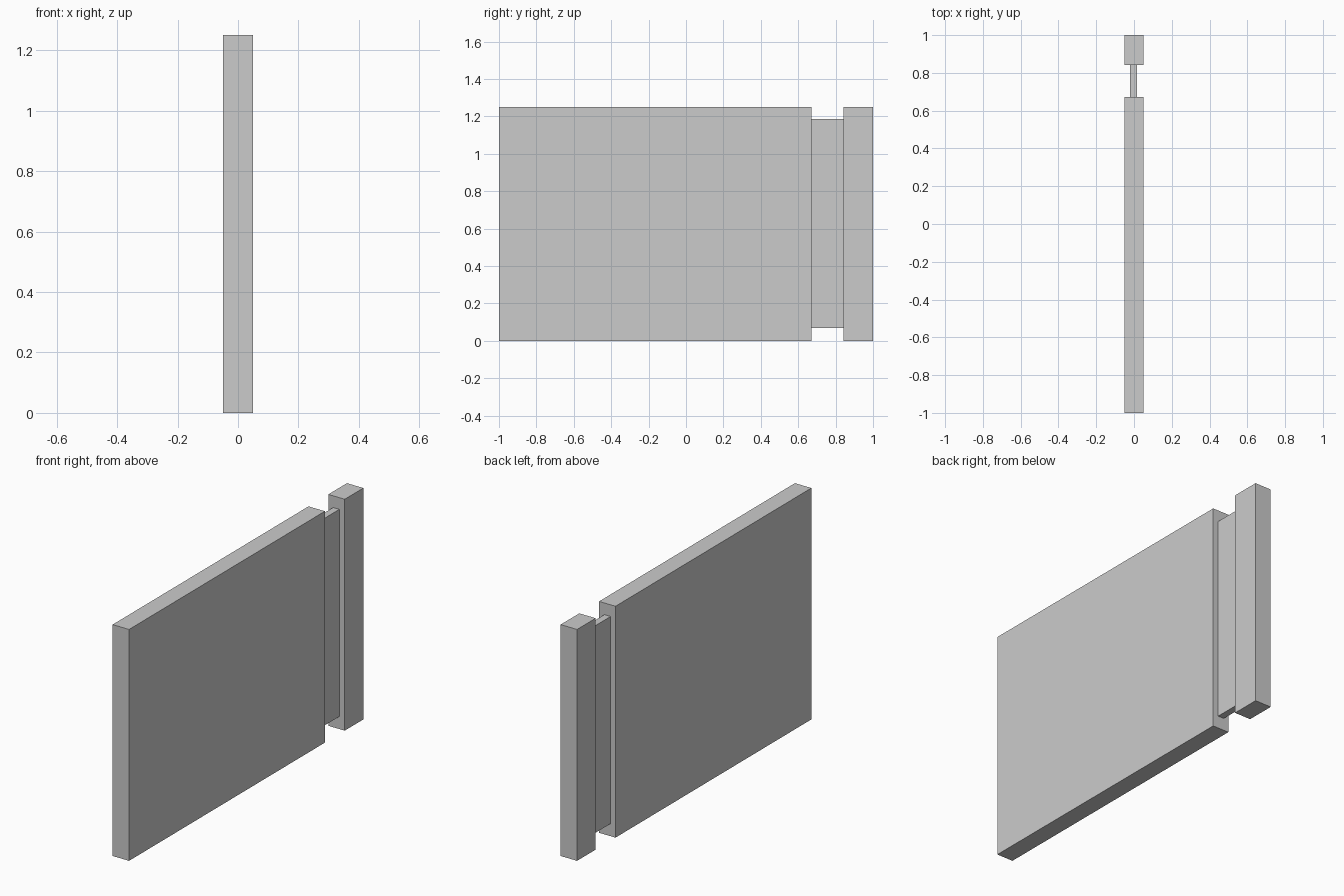
import bpy

if "Cube" in bpy.data.objects:
    bpy.data.objects.remove(bpy.data.objects["Cube"])


def box(name, lo, hi):
    """Axis-aligned box between two corners."""
    centre = [(a + b) / 2 for a, b in zip(lo, hi)]
    bpy.ops.mesh.primitive_cube_add(size=1, location=centre)
    obj = bpy.context.object
    obj.name = name
    obj.scale = [b - a for a, b in zip(lo, hi)]
    bpy.ops.object.transform_apply(location=False, rotation=False, scale=True)
    return obj


HALF_T = 0.049   # half thickness of the slabs
HEIGHT = 1.25
PANEL_END, POST_START = 0.672, 0.841

# Large main slab
box("main_panel", (-HALF_T, -1, 0), (HALF_T, PANEL_END, HEIGHT))
# Thin recessed web joining the slab and the post
box("connecting_web", (-0.02, PANEL_END, 0.068), (0.017, POST_START, 1.187))
# Narrow end post
box("end_post", (-HALF_T, POST_START, 0), (HALF_T, 1, HEIGHT))
